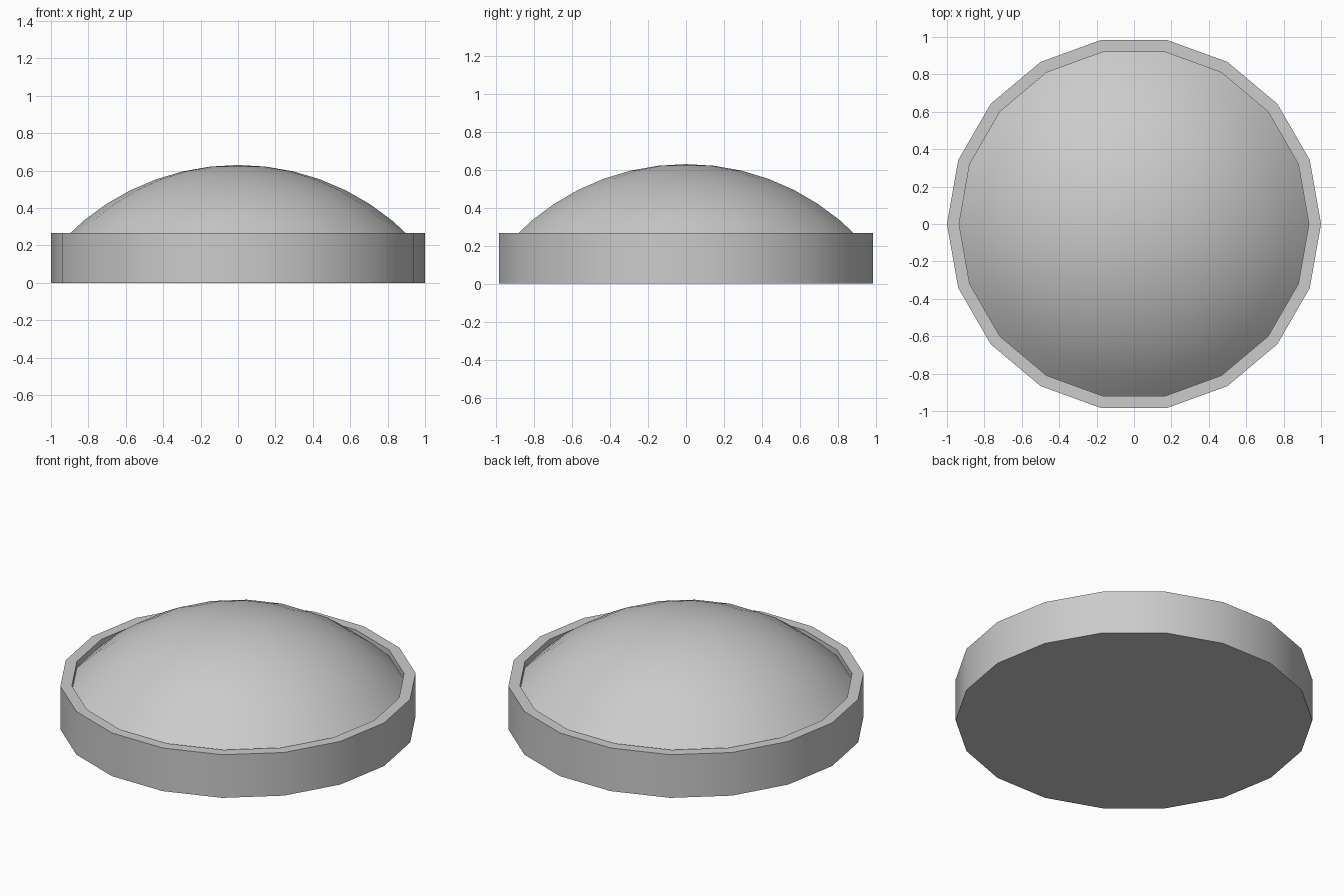
import bpy, bmesh
from math import sin, cos, asin, sqrt, pi, radians

if "Cube" in bpy.data.objects:
    bpy.data.objects.remove(bpy.data.objects["Cube"])

SIDES = 18
RIM_TOP, INNER_R, PEAK, SPHERE_R = 0.267, 0.935, 0.63, 1.292


def lathe(name, profile):
    """Spin an (r, z) profile around z; r = 0 points become poles."""
    bm = bmesh.new()
    rings = []
    for r, z in profile:
        if r < 1e-5:
            rings.append([bm.verts.new((0, 0, z))] * SIDES)
        else:
            rings.append([bm.verts.new((r * cos(2 * pi * i / SIDES),
                                        r * sin(2 * pi * i / SIDES), z))
                          for i in range(SIDES)])
    for a, b in zip(rings, rings[1:]):
        for i in range(SIDES):
            j = (i + 1) % SIDES
            bm.faces.new(list(dict.fromkeys((a[i], a[j], b[j], b[i]))))
    # flat cap when the profile starts away from the axis
    if profile[0][0] > 0:
        bm.faces.new(rings[0][::-1])
    mesh = bpy.data.meshes.new(name)
    bm.to_mesh(mesh)
    bm.free()
    obj = bpy.data.objects.new(name, mesh)
    bpy.context.collection.objects.link(obj)
    bpy.context.view_layer.objects.active = obj
    bpy.ops.object.select_all(action='DESELECT')
    obj.select_set(True)
    bpy.ops.object.shade_smooth_by_angle(angle=radians(35))
    return obj


# base: closed bottom, outer wall, narrow flat rim, short inner wall
edge_z = PEAK - SPHERE_R + sqrt(SPHERE_R ** 2 - INNER_R ** 2)
lathe("base_ring", [(1, 0), (1, RIM_TOP), (INNER_R, RIM_TOP), (INNER_R, edge_z)])

# dome: shallow spherical cap seated just below the rim
STEPS = 7
a_max = asin(INNER_R / SPHERE_R)
angles = [a_max * (1 - k / STEPS) for k in range(STEPS + 1)]
dome_profile = [(SPHERE_R * sin(a), PEAK - SPHERE_R * (1 - cos(a))) for a in angles]
dome = lathe("dome", dome_profile)

# leave the dome open underneath
bm = bmesh.new()
bm.from_mesh(dome.data)
bmesh.ops.delete(bm, geom=[f for f in bm.faces if len(f.verts) > 4], context='FACES_ONLY')
bm.to_mesh(dome.data)
bm.free()
